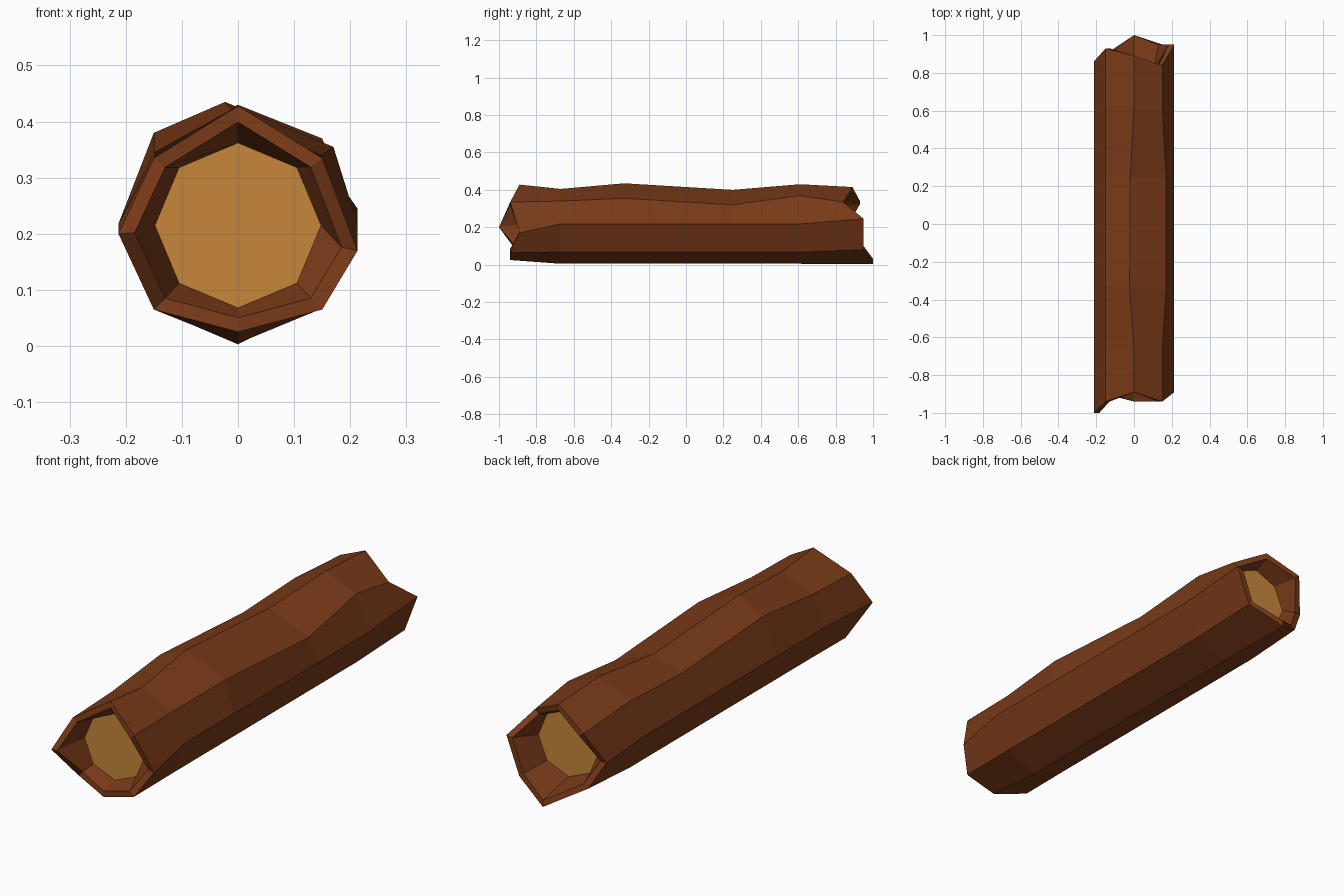
import bpy, bmesh

if "Cube" in bpy.data.objects:
    bpy.data.objects.remove(bpy.data.objects["Cube"])

CZ = 0.215  # height of the log axis
# eight-sided profile: right, upper right, top, upper left, left, lower left, bottom, lower right
BASE_X = [0.213, 0.15, 0, -0.15, -0.213, -0.15, 0, 0.15]
BASE_Z = [0.218, 0.34, 0.41, 0.34, 0.218, 0.067, 0.005, 0.067]


def material(name, col):
    m = bpy.data.materials.new(name)
    m.diffuse_color = (*col, 1)
    m.use_nodes = True
    m.node_tree.nodes["Principled BSDF"].inputs["Base Color"].default_value = m.diffuse_color
    return m


def make(name, bm, mat):
    bmesh.ops.recalc_face_normals(bm, faces=bm.faces)
    me = bpy.data.meshes.new(name)
    bm.to_mesh(me)
    bm.free()
    me.materials.append(mat)
    ob = bpy.data.objects.new(name, me)
    bpy.context.collection.objects.link(ob)
    return ob


def body_ring(y, top, upper_right, upper_left, top_dx=0, right_dx=0):
    """Base profile with the three upper corners nudged."""
    pts = [[x, y, z] for x, z in zip(BASE_X, BASE_Z)]
    pts[1] = [0.15 + right_dx, y, upper_right]
    pts[2] = [top_dx, y, top]
    pts[3][2] = upper_left
    return pts


def end_ring(ys, zs):
    """Jagged broken end: every corner has its own depth and height."""
    return [[x, y, z] for x, y, z in zip(BASE_X, ys, zs)]


def inner_ring(ring, s=0.865):
    return [[x * s, y, CZ + (z - CZ) * s] for x, y, z in ring]


def cap_ring(y):
    xs = [0.148, 0.105, 0, -0.105, -0.148, -0.105, 0, 0.105]
    zs = [0.215, 0.318, 0.362, 0.318, 0.215, 0.112, 0.068, 0.112]
    return [[x, y, z] for x, z in zip(xs, zs)]


bark = material("bark_brown", (0.19, 0.042, 0.009))
wood = material("cut_wood", (0.57, 0.245, 0.043))

front = end_ring([-0.89, -0.94, -0.89, -0.94, -1.0, -0.90, -0.94, -0.94],
                 [0.17, 0.335, 0.428, 0.335, 0.20, 0.065, 0.025, 0.065])
rear = end_ring([0.95, 0.84, 0.89, 0.93, 0.86, 0.90, 1.0, 0.95],
                [0.245, 0.335, 0.415, 0.34, 0.20, 0.085, 0.003, 0.08])
front_cap, rear_cap = cap_ring(-0.86), cap_ring(0.82)

# bark: hollow end, rim, uneven trunk, rim, hollow end
rings = [
    front_cap,
    inner_ring(front),
    front,
    body_ring(-0.67, 0.405, 0.34, 0.345),
    body_ring(-0.33, 0.435, 0.355, 0.38, -0.023, 0.02),
    body_ring(0.25, 0.40, 0.32, 0.345, -0.02, 0.02),
    body_ring(0.61, 0.43, 0.37, 0.36),
    rear,
    inner_ring(rear),
    rear_cap,
]
bm = bmesh.new()
loops = [[bm.verts.new(p) for p in r] for r in rings]
for a, b in zip(loops, loops[1:]):
    for i in range(8):
        j = (i + 1) % 8
        bm.faces.new((a[i], a[j], b[j], b[i]))
make("log_bark", bm, bark)

# recessed pale wood at both ends
for name, ring, flip in (("front_cut", front_cap, False), ("rear_cut", rear_cap, True)):
    bm = bmesh.new()
    vs = [bm.verts.new(p) for p in ring]
    bm.faces.new(vs)
    ob = make(name, bm, wood)
    want = 1 if flip else -1
    if ob.data.polygons[0].normal.y * want < 0:
        ob.data.flip_normals()
